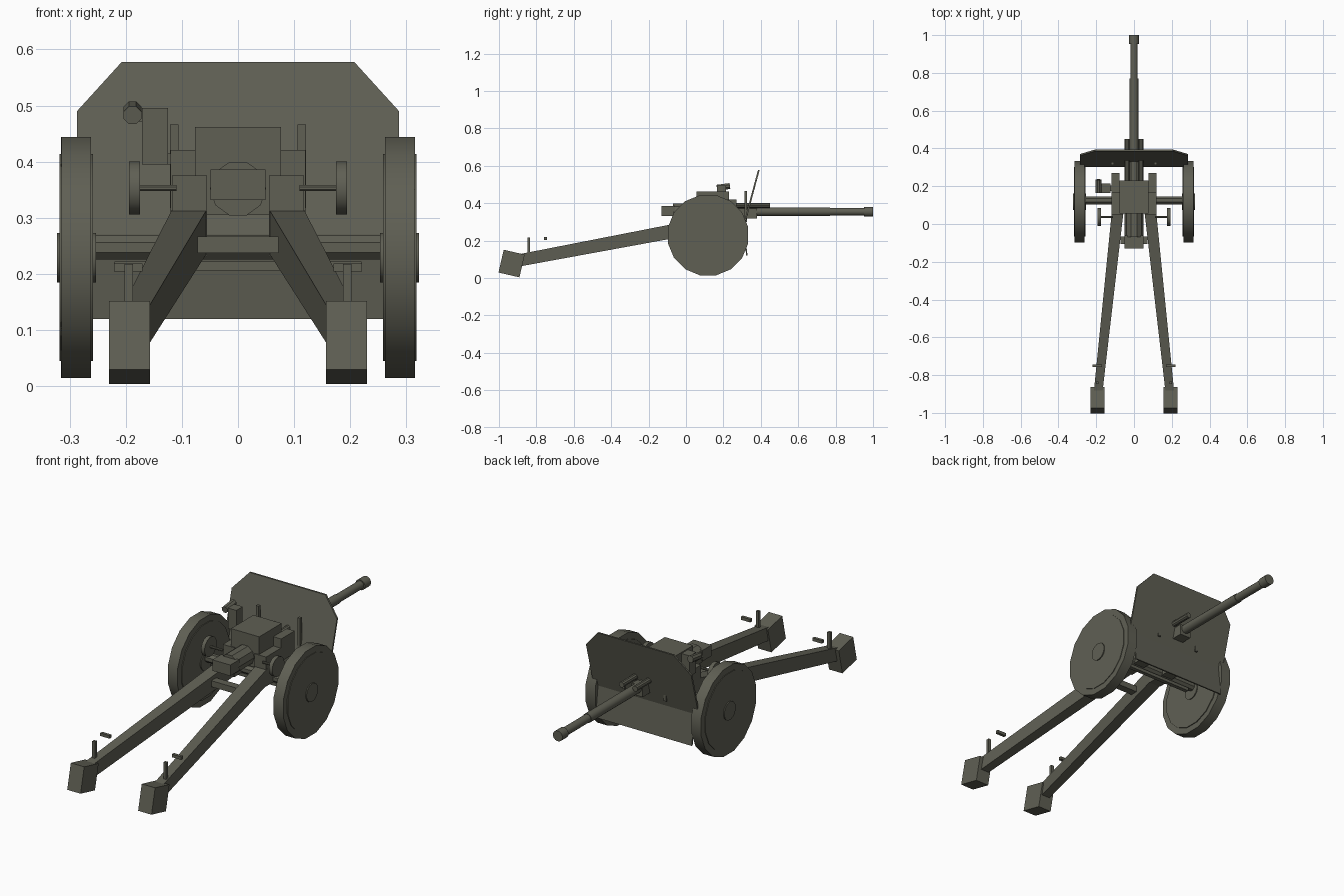
import bpy
import bmesh
from math import radians, pi
from mathutils import Matrix, Vector

cube = bpy.data.objects.get("Cube")
if cube:
    bpy.data.objects.remove(cube, do_unlink=True)

olive = bpy.data.materials.new("olive drab paint")
olive.use_nodes = True
color = (0.115, 0.115, 0.088, 1)
olive.diffuse_color = color
olive.node_tree.nodes["Principled BSDF"].inputs["Base Color"].default_value = color


def finish(name, bm):
    bmesh.ops.recalc_face_normals(bm, faces=bm.faces)
    mesh = bpy.data.meshes.new(name)
    bm.to_mesh(mesh)
    bm.free()
    mesh.materials.append(olive)
    obj = bpy.data.objects.new(name, mesh)
    bpy.context.collection.objects.link(obj)
    return obj


def box(name, x, y, z, tilt=0):
    """Box from (min, max) ranges, optionally tilted about x."""
    bm = bmesh.new()
    bmesh.ops.create_cube(bm, size=1)
    spans = (x, y, z)
    bmesh.ops.scale(bm, vec=[b - a for a, b in spans], verts=bm.verts)
    bmesh.ops.rotate(bm, matrix=Matrix.Rotation(radians(tilt), 3, 'X'), verts=bm.verts)
    bmesh.ops.translate(bm, vec=[(a + b) / 2 for a, b in spans], verts=bm.verts)
    return finish(name, bm)


def rod(name, start, end, r1, r2=None, sides=16):
    """Cylinder or cone between two points."""
    start, end = Vector(start), Vector(end)
    axis = end - start
    turn = axis.to_track_quat('Z', 'Y').to_matrix().to_4x4()
    bm = bmesh.new()
    bmesh.ops.create_cone(bm, cap_ends=True, segments=sides, radius1=r1,
                          radius2=r1 if r2 is None else r2, depth=axis.length,
                          matrix=Matrix.Translation((start + end) / 2) @ turn
                          @ Matrix.Rotation(pi / sides, 4, 'Z'))
    return finish(name, bm)


def plate(name, points, thickness):
    """Flat outline thickened along y."""
    bm = bmesh.new()
    face = bm.faces.new([bm.verts.new(p) for p in points])
    made = bmesh.ops.extrude_face_region(bm, geom=[face])["geom"]
    moved = [v for v in made if isinstance(v, bmesh.types.BMVert)]
    bmesh.ops.translate(bm, vec=(0, thickness, 0), verts=moved)
    return finish(name, bm)


def beam(name, start, end, size1, size2):
    """Tapering beam with upright rectangular ends."""
    bm = bmesh.new()
    rings = []
    for (x, y, z), (w, h) in ((start, size1), (end, size2)):
        rings.append([bm.verts.new((x + sx * w / 2, y, z + sz * h / 2))
                      for sx, sz in ((-1, -1), (1, -1), (1, 1), (-1, 1))])
    a, b = rings
    bm.faces.new(a)
    bm.faces.new(b)
    for i in range(4):
        j = (i + 1) % 4
        bm.faces.new((a[i], a[j], b[j], b[i]))
    return finish(name, bm)


# Gun shield: leaning upper plate and lower apron
plate("upper_shield", [(-0.287, 0.302, 0.27), (0.287, 0.302, 0.27), (0.287, 0.361, 0.49),
                       (0.207, 0.385, 0.578), (-0.207, 0.385, 0.578), (-0.287, 0.361, 0.49)], 0.009)
plate("lower_shield", [(-0.262, 0.304, 0.275), (0.262, 0.304, 0.275),
                       (0.262, 0.322, 0.12), (-0.262, 0.322, 0.12)], 0.007)

# Barrel and recoil gear
rod("rear_barrel", (0, 0.2, 0.355), (0, 0.77, 0.355), 0.023)
rod("front_barrel", (0, 0.77, 0.355), (0, 0.96, 0.355), 0.02)
rod("muzzle_collar", (0, 0.952, 0.355), (0, 1, 0.355), 0.026)
box("cradle", (-0.03, 0.03), (0.2, 0.38), (0.318, 0.372))
rod("breech_cylinder", (0, -0.07, 0.352), (0, 0.08, 0.352), 0.05, sides=10)
box("breech_block", (-0.049, 0.049), (-0.13, -0.06), (0.332, 0.386))
box("receiver", (-0.077, 0.077), (0.055, 0.23), (0.305, 0.462))

# Axle and cross members
rod("axle", (-0.26, 0.125, 0.247), (0.26, 0.125, 0.247), 0.023, sides=8)
box("axle_brace", (-0.22, 0.22), (0.12, 0.14), (0.206, 0.222))
box("trail_crossbar", (-0.072, 0.072), (-0.105, -0.067), (0.237, 0.267))

# Sight
box("sight_box", (-0.171, -0.125), (0.165, 0.215), (0.395, 0.496))
box("sight_bracket", (-0.13, -0.08), (0.175, 0.205), (0.395, 0.415))
rod("sight_eyepiece", (-0.188, 0.165, 0.483), (-0.188, 0.235, 0.492), 0.017, sides=8)
box("sight_link", (-0.19, -0.165), (0.185, 0.205), (0.472, 0.49))

# Paired parts
for side, s in (("left", 1), ("right", -1)):
    def span(a, b):
        return tuple(sorted((s * a, s * b)))

    for part, x1, x2, r, n in (("tire", 0.262, 0.315, 0.219, 16),
                               ("wheel_disc", 0.258, 0.318, 0.188, 16),
                               ("hub", 0.253, 0.323, 0.045, 16)):
        rod(f"{side}_{part}", (s * x1, 0.118, 0.229), (s * x2, 0.118, 0.229), r, sides=n)
    rod(f"{side}_handwheel", (s * 0.175, 0.037, 0.353), (s * 0.194, 0.037, 0.353), 0.048)
    rod(f"{side}_handwheel_shaft", (s * 0.11, 0.037, 0.353), (s * 0.18, 0.037, 0.353), 0.006, sides=8)
    rod(f"{side}_recuperator", (s * 0.037, 0.2, 0.388), (s * 0.037, 0.45, 0.388), 0.014, sides=10)
    box(f"{side}_trunnion_block", span(0.077, 0.12), (0.165, 0.27), (0.31, 0.421))
    box(f"{side}_trail_hinge", span(0.055, 0.118), (0.05, 0.18), (0.23, 0.375))
    box(f"{side}_shield_post", span(0.106, 0.121), (0.312, 0.327), (0.3, 0.466))

    # Trail leg with spade and handles
    beam(f"{side}_trail", (s * 0.087, 0.06, 0.275), (s * 0.19, -0.89, 0.095),
         (0.062, 0.078), (0.046, 0.066))
    box(f"{side}_spade", span(0.157, 0.23), (-0.99, -0.875), (0.015, 0.14), tilt=-13)
    box(f"{side}_trail_post", span(0.187, 0.202), (-0.848, -0.833), (0.11, 0.218))
    box(f"{side}_trail_handle", span(0.17, 0.221), (-0.758, -0.743), (0.204, 0.219))

# Smooth round parts, keep hard edges
for obj in bpy.context.scene.objects:
    obj.select_set(obj.type == 'MESH' and any(
        k in obj.name for k in ("barrel", "tire", "disc", "hub", "collar", "handwheel")))
    if obj.select_get():
        bpy.context.view_layer.objects.active = obj
bpy.ops.object.shade_smooth_by_angle(angle=radians(30))
